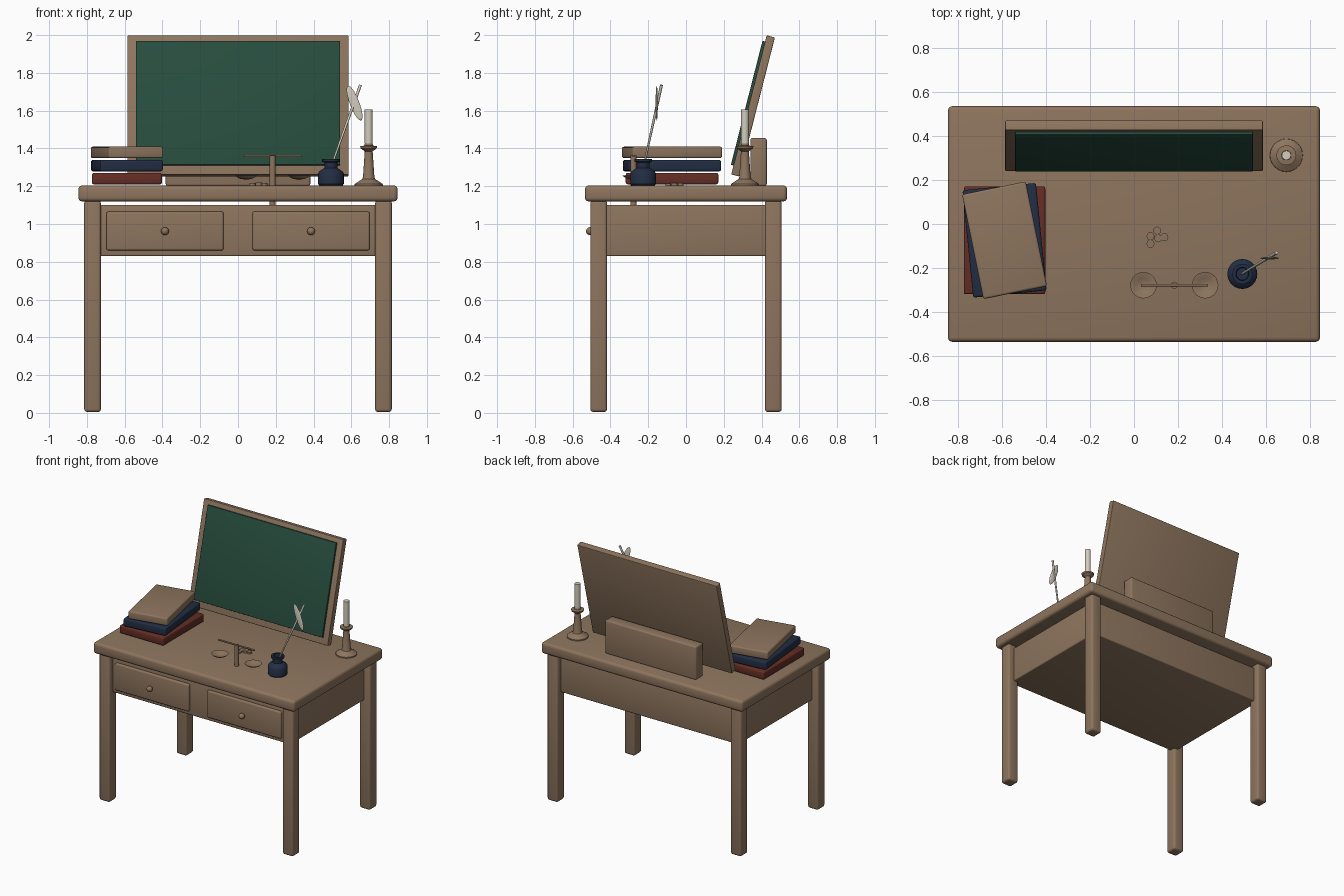
import bpy, bmesh, math
from mathutils import Vector

cube = bpy.data.objects.get("Cube")
if cube:
    bpy.data.objects.remove(cube, do_unlink=True)


def material(name, rgb):
    m = bpy.data.materials.new(name)
    m.use_nodes = True
    m.diffuse_color = (*rgb, 1)
    m.node_tree.nodes["Principled BSDF"].inputs["Base Color"].default_value = (*rgb, 1)
    return m


WOOD = material("brown_wood", (0.27, 0.178, 0.112))
GREEN = material("board_green", (0.02, 0.073, 0.048))
RED = material("red_cover", (0.13, 0.027, 0.018))
NAVY = material("navy_blue", (0.016, 0.027, 0.057))
CREAM = material("cream_white", (0.65, 0.61, 0.51))


def finish(bm, name, mat, loc, rot=(0, 0, 0), smooth=True):
    bmesh.ops.recalc_face_normals(bm, faces=bm.faces)
    mesh = bpy.data.meshes.new(name)
    bm.to_mesh(mesh)
    bm.free()
    mesh.materials.append(mat)
    ob = bpy.data.objects.new(name, mesh)
    bpy.context.collection.objects.link(ob)
    ob.location, ob.rotation_euler = loc, rot
    if smooth:
        bpy.ops.object.select_all(action='DESELECT')
        ob.select_set(True)
        bpy.context.view_layer.objects.active = ob
        bpy.ops.object.shade_smooth_by_angle(angle=math.radians(35))
    return ob


def box(name, size, loc, mat=WOOD, bevel=0.01, rot=(0, 0, 0)):
    bm = bmesh.new()
    bmesh.ops.create_cube(bm, size=1)
    bmesh.ops.scale(bm, vec=size, verts=bm.verts)
    if bevel:
        bmesh.ops.bevel(bm, geom=bm.edges[:], offset=bevel, segments=3,
                        profile=0.5, affect='EDGES')
    return finish(bm, name, mat, loc, rot)


def lathe(name, profile, loc, mat=WOOD, steps=24):
    """Spin a list of (radius, height) points around the z axis."""
    bm = bmesh.new()
    verts = [bm.verts.new((r, 0, z)) for r, z in profile]
    edges = [bm.edges.new(pair) for pair in zip(verts, verts[1:])]
    bmesh.ops.spin(bm, geom=verts + edges, cent=(0, 0, 0), axis=(0, 0, 1),
                   angle=math.tau, steps=steps)
    bmesh.ops.remove_doubles(bm, verts=bm.verts, dist=0.0002)
    return finish(bm, name, mat, loc)


def rod(name, start, end, r1, r2, mat=WOOD, sides=12):
    a, b = Vector(start), Vector(end)
    bm = bmesh.new()
    bmesh.ops.create_cone(bm, cap_ends=True, segments=sides, radius1=r1,
                          radius2=r2, depth=(b - a).length)
    return finish(bm, name, mat, (a + b) / 2,
                  (b - a).to_track_quat('Z', 'Y').to_euler())


def ball(name, scale, loc, mat=WOOD, rot=(0, 0, 0)):
    bm = bmesh.new()
    bmesh.ops.create_uvsphere(bm, u_segments=20, v_segments=12, radius=1)
    bmesh.ops.scale(bm, vec=scale, verts=bm.verts)
    return finish(bm, name, mat, loc, rot)


# Desk
box("desk_top", (1.69, 1.07, 0.085), (0, 0, 1.162), bevel=0.02)
box("drawer_case", (1.53, 0.93, 0.27), (0, 0, 0.965), bevel=0.008)
for sx, side in ((-1, "right"), (1, "left")):
    for sy, end in ((-1, "front"), (1, "back")):
        box(f"{end}_{side}_leg", (0.088, 0.088, 1.12),
            (sx * 0.77, sy * 0.462, 0.565), bevel=0.015)
    box(f"{side}_drawer_front", (0.62, 0.03, 0.205), (sx * 0.387, -0.47, 0.963))
    ball(f"{side}_drawer_knob", (0.021, 0.021, 0.021), (sx * 0.387, -0.508, 0.962))

# Leaning writing board with its support block
TILT = math.radians(-14.3)
box("board_frame", (1.17, 0.045, 0.76), (0, 0.355, 1.625), bevel=0.005, rot=(TILT, 0, 0))
box("board_panel", (1.08, 0.02, 0.677), (0, 0.331, 1.639), GREEN, 0.003, (TILT, 0, 0))
box("board_support", (0.765, 0.087, 0.255), (0, 0.384, 1.328), bevel=0.012)

# Twisted stack of books
books = (("bottom", RED, 0.37, 0.49, 1.24, 0), ("middle", NAVY, 0.335, 0.49, 1.309, 5.7),
         ("top", WOOD, 0.295, 0.485, 1.379, 11.5))
for label, mat, w, d, z, turn in books:
    box(f"{label}_book", (w, d, 0.06), (-0.588, -0.074, z), mat, 0.01,
        (0, 0, math.radians(turn)))

# Balance scale and its small weights
SX, SY = 0.183, -0.278
rod("scale_post", (SX, SY, 1.1), (SX, SY, 1.362), 0.016, 0.016)
rod("scale_beam", (SX - 0.152, SY, 1.36), (SX + 0.152, SY, 1.36), 0.006, 0.006)
for sx, side in ((-1, "right"), (1, "left")):
    lathe(f"{side}_scale_pan",
          [(0, 1.234), (0.03, 1.239), (0.05, 1.249), (0.06, 1.258),
           (0.056, 1.258), (0.03, 1.243), (0, 1.239)], (SX + sx * 0.14, SY, 0))
for i, (x, y) in enumerate(((0.075, -0.055), (0.105, -0.03), (0.11, -0.065),
                            (0.075, -0.09), (0.138, -0.06))):
    rod(f"weight_{i + 1}", (x, y, 1.2), (x, y, 1.214 + 0.003 * (i % 3)), 0.018, 0.018)

# Inkwell and quill
lathe("inkwell", [(0, 1.204), (0.062, 1.204), (0.068, 1.212), (0.068, 1.268),
                  (0.06, 1.28), (0.034, 1.297), (0.034, 1.325), (0.046, 1.33),
                  (0.046, 1.345), (0.03, 1.345), (0.027, 1.3), (0, 1.3)],
      (0.492, -0.227, 0), NAVY)
rod("quill_shaft", (0.492, -0.225, 1.3), (0.648, -0.13, 1.735), 0.005, 0.008, CREAM)
ball("quill_feather", (0.025, 0.006, 0.098), (0.617, -0.155, 1.64), CREAM,
     (0, math.radians(-21), 0))

# Candlestick and candle
lathe("candlestick", [(0, 1.204), (0.075, 1.204), (0.074, 1.212), (0.034, 1.238),
                      (0.03, 1.25), (0.021, 1.385), (0.042, 1.4), (0.045, 1.412),
                      (0.022, 1.415), (0.02, 1.43), (0, 1.43)], (0.692, 0.312, 0))
rod("candle", (0.692, 0.312, 1.425), (0.692, 0.312, 1.607), 0.021, 0.021, CREAM, 20)
